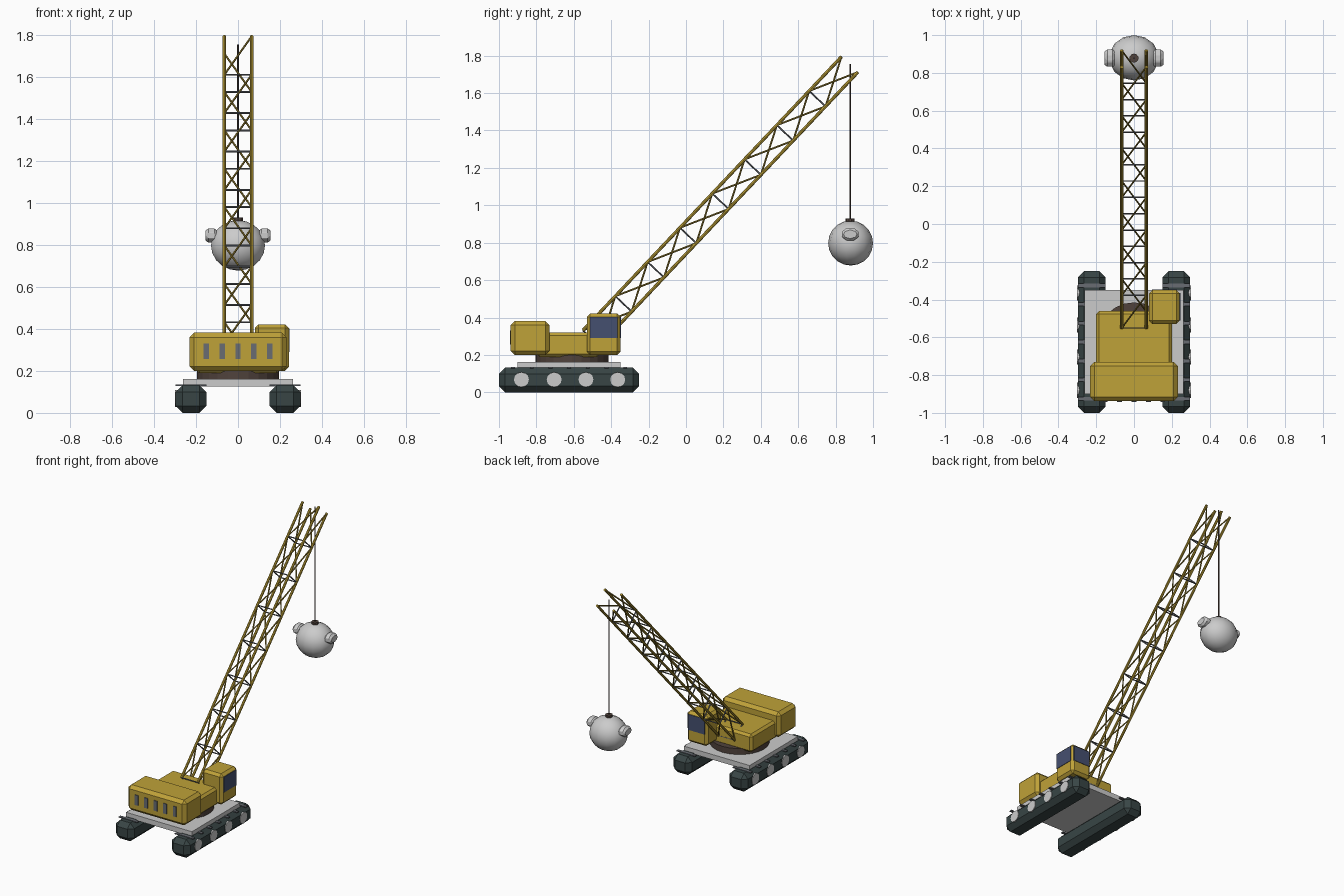
import bpy, math
from mathutils import Vector

if "Cube" in bpy.data.objects:
    bpy.data.objects.remove(bpy.data.objects["Cube"])


def material(name, r, g, b):
    m = bpy.data.materials.new(name)
    m.diffuse_color = (r, g, b, 1)
    m.use_nodes = True
    m.node_tree.nodes["Principled BSDF"].inputs["Base Color"].default_value = m.diffuse_color
    return m


YELLOW = material("yellow_paint", 0.52, 0.36, 0.04)
BRONZE = material("dark_yellow", 0.30, 0.21, 0.03)
TRACK = material("track_rubber", 0.04, 0.06, 0.06)
GLASS = material("glass", 0.06, 0.08, 0.16)
BROWN = material("dark_brown", 0.08, 0.055, 0.045)
STEEL = material("dark_steel", 0.14, 0.15, 0.17)


def finish(ob, name, mat, bevel=0, segments=1):
    ob.name = name
    if mat:
        ob.data.materials.append(mat)
    if bevel:
        mod = ob.modifiers.new("bevel", "BEVEL")
        mod.width = bevel
        mod.segments = segments
    return ob


def box(name, lo, hi, mat=None, bevel=0):
    lo, hi = Vector(lo), Vector(hi)
    bpy.ops.mesh.primitive_cube_add(size=1, location=(lo + hi) / 2)
    ob = bpy.context.object
    ob.scale = hi - lo
    bpy.ops.object.transform_apply(location=False, rotation=False, scale=True)
    return finish(ob, name, mat, bevel)


def rod(name, a, b, radius, mat=None, sides=6, bevel=0):
    a, b = Vector(a), Vector(b)
    d = b - a
    bpy.ops.mesh.primitive_cylinder_add(vertices=sides, radius=radius, depth=d.length,
                                        location=(a + b) / 2)
    ob = bpy.context.object
    ob.rotation_euler = d.to_track_quat('Z', 'Y').to_euler()
    return finish(ob, name, mat, bevel)


# Crawler tracks with road wheels and cleats
for side, s in (("left", -1), ("right", 1)):
    xa, xb = sorted((s * 0.15, s * 0.297))
    box(side + "_track", (xa, -1, 0), (xb, -0.25, 0.132), TRACK, 0.033)
    for y in (-0.88, -0.705, -0.535, -0.365):
        rod(side + "_road_wheel", (s * 0.27, y, 0.068), (s * 0.301, y, 0.068), 0.04, sides=12)
    for i in range(7):
        y = -0.925 + i * 0.1
        box(side + "_track_cleat", (xa, y - 0.01, 0.128), (xb, y + 0.01, 0.135), STEEL)

# Undercarriage deck and turntable
box("undercarriage_deck", (-0.262, -0.9, 0.125), (0.262, -0.35, 0.162))
rod("turntable", (0, -0.61, 0.16), (0, -0.61, 0.205), 0.195, BROWN, sides=24)

# Machine house and counterweight with rear vents
box("machine_house", (-0.2, -0.8, 0.19), (0.2, -0.46, 0.32), YELLOW, 0.016)
box("counterweight", (-0.232, -0.937, 0.2), (0.232, -0.73, 0.382), YELLOW, 0.022)
for i in range(-2, 3):
    x = i * 0.076
    box("rear_vent", (x - 0.013, -0.942, 0.257), (x + 0.013, -0.93, 0.33), STEEL)

# Operator cab with side and front windows
box("cab", (0.08, -0.53, 0.2), (0.242, -0.35, 0.422), YELLOW, 0.018)
box("cab_side_window", (0.235, -0.512, 0.29), (0.245, -0.366, 0.402), GLASS)
box("cab_front_window", (0.096, -0.357, 0.29), (0.228, -0.347, 0.402), GLASS)

# Lattice boom: four chords, square frames, one diagonal per face spiralling up
BAYS = 8
base, tip = Vector((0, -0.507, 0.29)), Vector((0, 0.875, 1.753))
axis = (tip - base).normalized()
up = Vector((0, -axis.z, axis.y)) * 0.06
across = Vector((0.065, 0, 0))
corners = [up - across, up + across, -up + across, -up - across]


def node(corner, k):
    return base.lerp(tip, k / BAYS) + corners[corner % 4]


for c in range(4):
    rod("boom_chord", node(c, 0), node(c, BAYS), 0.009, YELLOW, sides=8)
    for k in range(BAYS):
        rod("boom_frame_bar", node(c, k), node(c + 1, k), 0.0045, STEEL)
        rod("boom_diagonal", node(c, k), node(c + 1, k + 1), 0.005, BRONZE)

# Hoist cable and the cross pin carrying it
rod("hoist_cable", (0, 0.878, 0.91), (0, 0.878, 1.755), 0.004, BROWN, sides=8)

# Wrecking ball with top shackle and side lugs
bpy.ops.mesh.primitive_uv_sphere_add(segments=14, ring_count=10, radius=0.12,
                                     location=(0, 0.88, 0.798))
ball = finish(bpy.context.object, "wrecking_ball", None)
ball.scale.x = 1.1
bpy.ops.object.shade_smooth_by_angle(angle=math.radians(40))
rod("ball_shackle", (0, 0.878, 0.905), (0, 0.878, 0.93), 0.024, BROWN, sides=10)
for side, s in (("left", -1), ("right", 1)):
    bpy.ops.mesh.primitive_cylinder_add(vertices=8, radius=1, depth=1,
                                        location=(s * 0.127, 0.878, 0.845),
                                        rotation=(0, math.pi / 2, 0))
    lug = bpy.context.object
    lug.scale = (0.038, 0.052, 0.056)
    bpy.ops.object.transform_apply(location=False, rotation=False, scale=True)
    finish(lug, side + "_ball_lug", None, 0.014)
